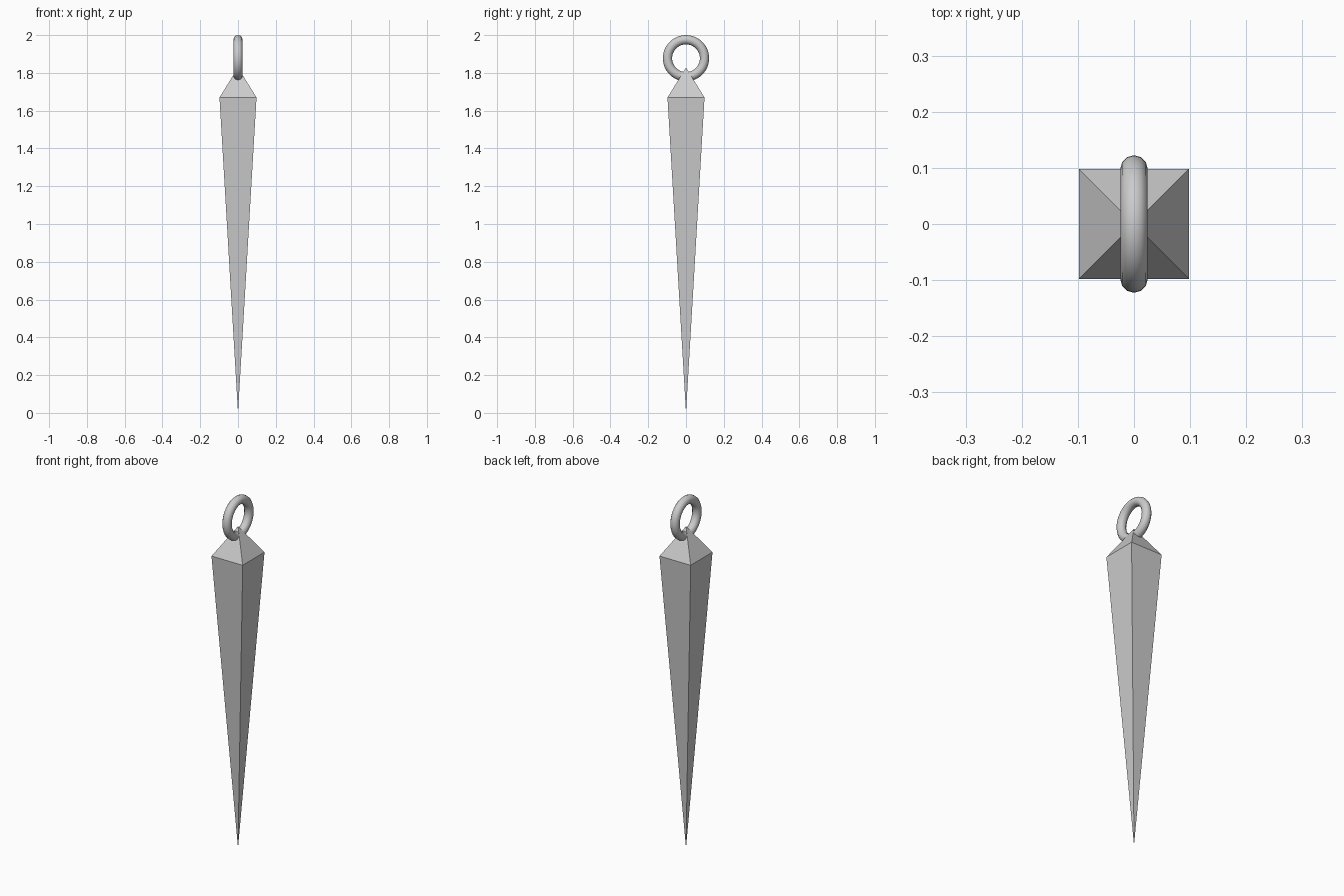
import bpy
import bmesh
import math

cube = bpy.data.objects.get("Cube")
if cube:
    bpy.data.objects.remove(cube, do_unlink=True)

HALF = 0.098        # half width of the square shoulder
SHOULDER_Z = 1.67
APEX_Z = 1.828
RING_R, RING_TUBE = 0.098, 0.0245

# Grey metal
metal = bpy.data.materials.new("grey_metal")
metal.use_nodes = True
colour = (0.6, 0.6, 0.6, 1)
metal.diffuse_color = colour
metal.node_tree.nodes["Principled BSDF"].inputs["Base Color"].default_value = colour

# Spike: long lower point and short cap meeting at a square shoulder
bm = bmesh.new()
corners = [bm.verts.new((sx * HALF, sy * HALF, SHOULDER_Z))
           for sx, sy in ((-1, -1), (1, -1), (1, 1), (-1, 1))]
tip = bm.verts.new((0, 0, 0))
apex = bm.verts.new((0, 0, APEX_Z))
for a, b in zip(corners, corners[1:] + corners[:1]):
    bm.faces.new((a, b, apex))
    bm.faces.new((b, a, tip))
mesh = bpy.data.meshes.new("pendulum_spike")
bm.to_mesh(mesh)
bm.free()
mesh.materials.append(metal)
spike = bpy.data.objects.new("pendulum_spike", mesh)
bpy.context.collection.objects.link(spike)

# Hanging ring threaded through the cap
bpy.ops.mesh.primitive_torus_add(
    major_radius=RING_R, minor_radius=RING_TUBE,
    major_segments=48, minor_segments=12,
    location=(0, 0, 2 - RING_R - RING_TUBE),
    rotation=(0, math.pi / 2, 0))
ring = bpy.context.object
ring.name = "hanging_ring"
ring.data.materials.append(metal)
bpy.ops.object.shade_smooth_by_angle(angle=math.radians(40))
